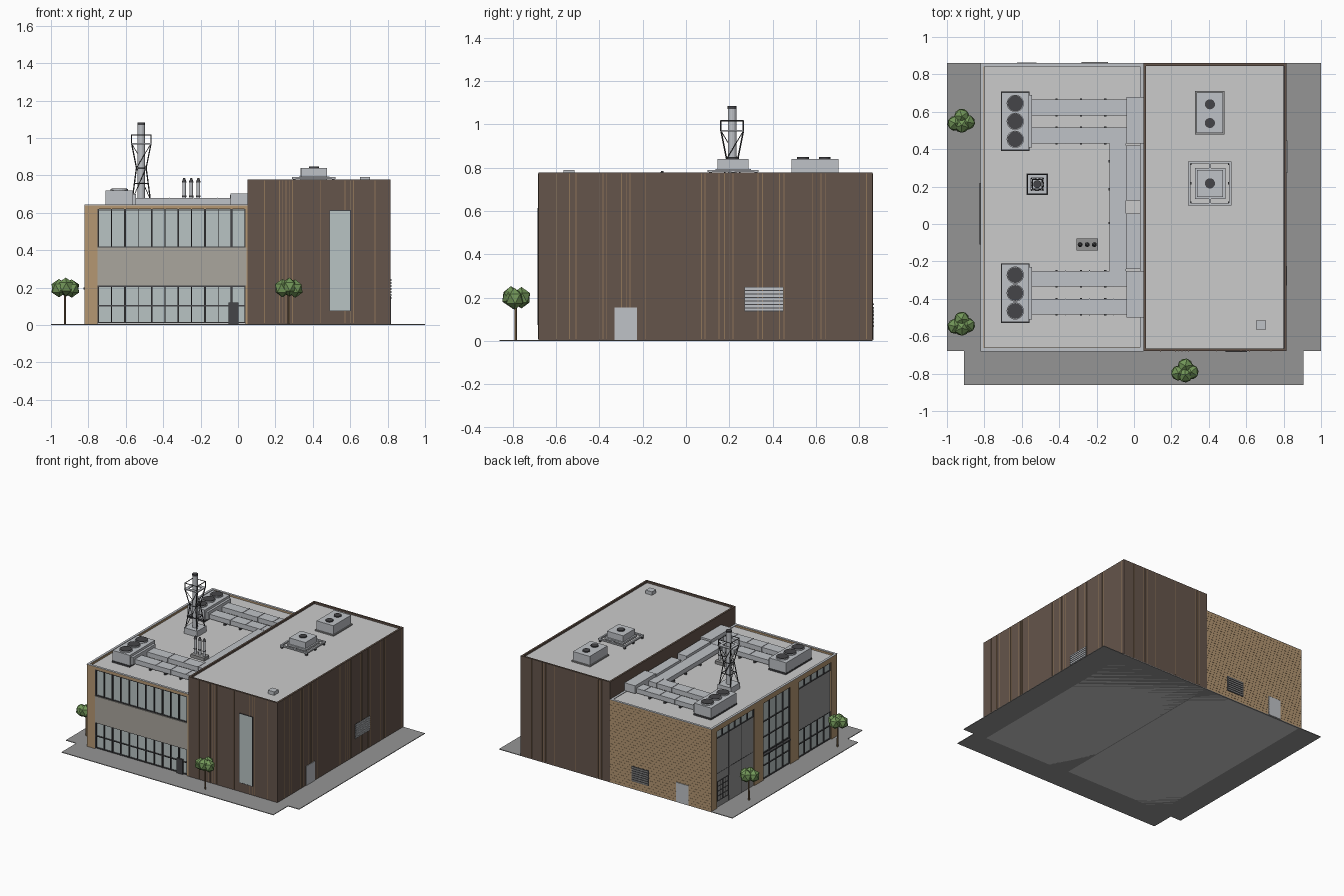
import bpy, bmesh, math, random
from mathutils import Vector, Matrix

if "Cube" in bpy.data.objects:
    bpy.data.objects.remove(bpy.data.objects["Cube"])

random.seed(4)


def mat(name, r, g, b):
    m = bpy.data.materials.new(name)
    m.diffuse_color = (r, g, b, 1)
    m.use_nodes = True
    m.node_tree.nodes["Principled BSDF"].inputs["Base Color"].default_value = m.diffuse_color
    return m


BRICK = mat("tan_brick", .46, .31, .17)
COURSE = mat("brick_course", .40, .27, .15)
BROWN = mat("brown_cladding", .13, .09, .07)
STRIPE = mat("tan_stripe", .28, .18, .10)
GLASS = mat("glass", .48, .55, .55)
DARK = mat("dark_metal", .06, .06, .065)
PANEL = mat("spandrel_panel", .40, .38, .34)
SHUTTER = mat("shutter_grey", .30, .30, .30)
PAVE = mat("paving", .30, .30, .30)
ROOF = mat("roof_grey", .52, .52, .52)
METAL = mat("duct_metal", .52, .54, .57)
LEAF = mat("leaf_green", .17, .31, .10)
TRUNK = mat("trunk", .20, .13, .07)


def finish(name, bm, m):
    me = bpy.data.meshes.new(name)
    bm.to_mesh(me)
    bm.free()
    ob = bpy.data.objects.new(name, me)
    bpy.context.collection.objects.link(ob)
    me.materials.append(m)
    return ob


def boxes(name, items, m):
    """Each item is (x0, x1, y0, y1, z0, z1)."""
    bm = bmesh.new()
    for x0, x1, y0, y1, z0, z1 in items:
        M = (Matrix.Translation(((x0 + x1) / 2, (y0 + y1) / 2, (z0 + z1) / 2))
             @ Matrix.Diagonal((abs(x1 - x0), abs(y1 - y0), abs(z1 - z0), 1)))
        bmesh.ops.create_cube(bm, size=1, matrix=M)
    return finish(name, bm, m)


def rods(name, items, m, sides=16):
    """Each item is (start, end, start radius, end radius)."""
    bm = bmesh.new()
    for p, q, r0, r1 in items:
        p, q = Vector(p), Vector(q)
        d = q - p
        M = Matrix.Translation((p + q) / 2) @ d.to_track_quat('Z', 'Y').to_matrix().to_4x4()
        bmesh.ops.create_cone(bm, cap_ends=True, segments=sides, radius1=r0, radius2=r1,
                              depth=d.length, matrix=M)
    return finish(name, bm, m)


def ring(x0, x1, y0, y1, z0, z1, t):
    """Four wall boxes around a rectangle."""
    return [(x0, x1, y0, y0 + t, z0, z1), (x0, x1, y1 - t, y1, z0, z1),
            (x0, x0 + t, y0 + t, y1 - t, z0, z1), (x1 - t, x1, y0 + t, y1 - t, z0, z1)]


def steps(a, b, n):
    return [a + (b - a) * i / n for i in range(n + 1)]


F, B = -.68, .86          # front and back wall planes

# paving
boxes("paving", [(-1, 1, F, B, 0, .005), (-.91, .905, -.86, F, 0, .005)], PAVE)

# right block: roof core, cladding walls, thin vertical stripes
boxes("right_roof", [(.06, .80, F + .01, B - .01, 0, .763)], ROOF)
boxes("cladding_walls", ring(.05, .815, F, B, .003, .777, .014), BROWN)
w, p = .004, .0015
side = [-.60, -.54, -.51, -.40, -.385, -.37, -.30, -.275, -.26, -.19, .07, .085, .15, .175,
        .20, .215, .33, .35, .43, .45, .58, .62, .64, .83]
front = [.14, .22, .235, .255, .275, .29, .44, .57, .60, .615, .73]
back = [.12, .135, .15, .34, .52, .60, .615, .63, .72]
boxes("side_stripes", [(.81, .815 + p, y, y + w, .01, .772) for y in side], STRIPE)
boxes("front_stripes", [(x, x + w, F - p, F + .005, .01, .772) for x in front], STRIPE)
boxes("back_stripes", [(x, x + w, B - .005, B + p, .01, .772) for x in back], STRIPE)
boxes("tall_window", [(.492, .60, F - .004, F + .005, .078, .61)], GLASS)
boxes("tall_window_frame", [(.488, .492, F - .005, F, .074, .614), (.60, .604, F - .005, F, .074, .614),
                            (.492, .60, F - .005, F, .61, .614), (.492, .60, F - .005, F, .074, .078)], DARK)
boxes("side_door", [(.81, .819, -.33, -.225, .005, .155)], METAL)

# left block: roof core, brick skin
boxes("left_roof", [(-.80, .052, F + .02, B - .012, 0, .627)], ROOF)
piers = [(.79, B - .015), (.22, .33), (-.21, -.11), (F + .02, -.61)]
boxes("brick_piers", [(-.82, -.798, a, b, .003, .60) for a, b in piers]
      + [(-.82, -.75, F, F + .02, .003, .62)], BRICK)
boxes("brick_back_wall", [(-.82, .05, B - .015, B, .003, .60)], BRICK)
boxes("brick_parapet", [(-.82, .05, B - .015, B, .60, .64), (-.82, -.80, F + .02, B - .015, .60, .64),
                        (-.82, .05, F, F + .02, .62, .64)], BRICK)
boxes("parapet_cap", ring(-.822, .05, F - .002, B + .001, .64, .643, .018), METAL)
boxes("brick_courses", [(-.82, .05, B - .001, B + .001, z, z + .002) for z in steps(.02, .62, 30)], COURSE)

# front glazed wall
boxes("front_glass", [(-.75, .04, F + .012, F + .022, .01, .62)], GLASS)
boxes("front_spandrel", [(-.75, .045, F - .002, F + .012, .21, .415)], PANEL)
mull = []
for i, x in enumerate(steps(-.747, .037, 11)):
    t = .0045 if i % 2 == 0 else .0025
    mull += [(x - t, x + t, F + .002, F + .013, .415, .62), (x - t, x + t, F + .002, F + .013, .01, .21)]
mull += [(-.75, .04, F + .004, F + .013, z, z + .006) for z in (.415, .612, .01, .10, .204)]
boxes("front_mullions", mull, DARK)
boxes("front_door", [(-.05, .002, F - .001, F + .013, .005, .12)], DARK)
boxes("front_corner_post", [(.04, .05, F, F + .02, .003, .62)], BRICK)


# left side bays
def grid(y0, y1, zs, n, t=.003):
    """Mullion bars on the left wall plane."""
    out = [(-.814, -.803, y - t, y + t, zs[0], zs[-1]) for y in steps(y0 + t, y1 - t, n)]
    return out + [(-.813, -.803, y0, y1, z - t, z + t) for z in zs]


boxes("side_glass", [(-.806, -.799, a, b, .005, .60) for a, b in ((.33, .79), (-.11, .22), (-.61, -.21))], GLASS)
boxes("shutter_door", [(-.812, -.80, .335, .785, .005, .535)], SHUTTER)
boxes("shutter_seams", [(-.8135, -.81, y, y + .003, .005, .535) for y in (.485, .635)]
      + [(-.8135, -.81, .335, .785, .265, .268)], DARK)
boxes("bay_spandrel", [(-.812, -.80, -.605, -.215, .22, .535)], SHUTTER)
boxes("side_mullions", grid(.33, .79, (.538, .597), 6) + grid(-.11, .22, (.01, .11, .21, .33, .45, .597), 4)
      + grid(-.61, -.21, (.538, .597), 5) + grid(-.61, -.21, (.01, .11, .217), 5), DARK)
boxes("shutter_window_bars", [(-.815, -.81, y, y + .004, .05, .20) for y in steps(.64, .775, 4)]
      + [(-.815, -.81, .64, .779, z, z + .004) for z in steps(.05, .20, 4)], DARK)
boxes("entrance_canopy", [(-.825, -.803, -.11, .22, .19, .20)], DARK)

# back door and louvres
boxes("back_door", [(-.625, -.52, B - .004, B + .004, .005, .155)], METAL)
boxes("back_louvre_panel", [(-.285, -.135, B - .004, B + .002, .06, .18)], DARK)
boxes("back_louvre_slats", [(-.28, -.14, B, B + .006, z, z + .008) for z in steps(.066, .166, 6)], SHUTTER)
boxes("side_louvre_panel", [(.81, .8165, .27, .45, .137, .25)], DARK)
boxes("side_louvre_slats", [(.812, .821, .273, .447, z, z + .011) for z in steps(.14, .236, 6)], METAL)

# mirrored rooftop plant on the left block
R = .627
chill, plinth, fans, rims, ducts, feet, heads = [], [], [], [], [], [], []


def both(lst, x0, x1, y0, y1, z0, z1):
    lst += [(x0, x1, y0, y1, z0, z1), (x0, x1, .18 - y1, .18 - y0, z0, z1)]


both(chill, -.708, -.562, .395, .703, R + .01, .718)
both(plinth, -.71, -.56, .39, .708, R, R + .012)
both(chill, -.562, -.545, .41, .69, R + .015, .70)
for y0, y1 in ((.58, .665), (.43, .515)):
    both(ducts, -.545, -.04, y0, y1, .642, .678)
    for x in (-.42, -.29, -.16):
        both(feet, x, x + .012, y0 - .005, y1 + .005, R, .642)
        both(heads, x + .05, x + .054, y0 - .003, y1 + .003, .640, .681)
both(ducts, -.04, .05, .43, .68, .642, .703)
both(ducts, -.043, .035, .125, .42, .645, .695)
ducts.append((-.13, -.043, -.25, .43, .642, .676))
for y in (.0, .18, .33):
    feet.append((-.135, -.04, y, y + .012, R, .642))
for y in (.645, .549, .453):
    for yy in (y, .18 - y):
        fans.append(((-.635, yy, .71), (-.635, yy, .730), .042, .042))
        rims.append(((-.635, yy, .71), (-.635, yy, .727), .046, .046))
boxes("chillers", chill, METAL)
boxes("chiller_plinths", plinth, DARK)
rods("chiller_fan_rims", rims, METAL, 20)
rods("chiller_fans", fans, DARK, 20)
boxes("roof_ducts", ducts, METAL)
boxes("duct_flanges", heads, METAL)
boxes("duct_feet", feet, DARK)

# chimney with lattice tower and platform
cx, cy = -.517, .213
boxes("chimney_base", [(cx - .057, cx + .057, cy - .057, cy + .057, R, .672)], METAL)
rods("chimney_stack", [((cx, cy, .67), (cx, cy, 1.075), .020, .020)], METAL, 16)
rods("chimney_tip", [((cx, cy, 1.07), (cx, cy, 1.083), .021, .021)], DARK, 16)
prof = [(.672, .048), (.84, .026), (.97, .052), (1.018, .052)]
quad = [(-1, -1), (1, -1), (1, 1), (-1, 1)]
lat = []
for i in range(4):
    (ax, ay), (bx, by) = quad[i], quad[(i + 1) % 4]
    for (z0, h0), (z1, h1) in zip(prof, prof[1:]):
        lat.append(((cx + ax * h0, cy + ay * h0, z0), (cx + ax * h1, cy + ay * h1, z1), .0035, .0035))
        if z1 < 1:
            lat.append(((cx + ax * h0, cy + ay * h0, z0), (cx + bx * h1, cy + by * h1, z1), .002, .002))
    for z, h in ((.756, .037), (.84, .026), (.97, .052), (1.016, .052)):
        lat.append(((cx + ax * h, cy + ay * h, z), (cx + bx * h, cy + by * h, z), .003, .003))
rods("chimney_lattice", lat, DARK, 6)
boxes("chimney_platform", ring(cx - .055, cx + .055, cy - .055, cy + .055, .966, .973, .022), METAL)

# three vent pipes with conical caps
boxes("vent_base", [(-.308, -.192, -.142, -.078, R, .65)], SHUTTER)
xs = (-.288, -.25, -.212)
rods("vent_pipes", [((x, -.11, .65), (x, -.11, .765), .010, .010) for x in xs], METAL, 12)
rods("vent_caps", [((x, -.11, .762), (x, -.11, .785), .013, .005) for x in xs]
     + [((x, -.11, .685), (x, -.11, .692), .012, .012) for x in xs], DARK, 12)

# rooftop units on the right block
S = .763
boxes("roof_units", [(.333, .477, .487, .703, S, .84), (.337, .477, .145, .288, .79, .84)], METAL)
boxes("roof_unit_base", [(.325, .485, .479, .711, S, .772)], SHUTTER)
boxes("unit_frame", ring(.29, .52, .10, .335, .78, .79, .012)
      + [(.40, .412, .112, .323, .78, .79), (.325, .489, .135, .30, .78, .793)], METAL)
boxes("unit_frame_feet", [(x, x + .014, y, y + .014, S, .78) for x in (.293, .503) for y in (.105, .21, .316)], DARK)
rods("unit_fans", [((.406, y, .835), (.406, y, .848), .027, .027) for y in (.64, .54, .217)], DARK, 20)
boxes("roof_hatch", [(.652, .706, -.565, -.515, S, .79)], METAL)

# low-poly trees
for n, (x, y) in enumerate(((-.925, .55), (-.925, -.535), (.27, -.785))):
    rods("tree_trunk_%d" % n, [((x, y, .004), (x, y, .19), .006, .005)], TRUNK, 6)
    bm = bmesh.new()
    for dx, dy, dz in ((-.032, -.012, .197), (.004, .026, .200), (.035, -.006, .195), (.004, -.022, .204)):
        M = (Matrix.Translation((x + dx, y + dy, dz)) @ Matrix.Rotation(random.uniform(0, 6), 4, 'Z')
             @ Matrix.Diagonal((1, 1, 1.1, 1)))
        bmesh.ops.create_icosphere(bm, subdivisions=1, radius=.045, matrix=M)
    finish("tree_crown_%d" % n, bm, LEAF)
